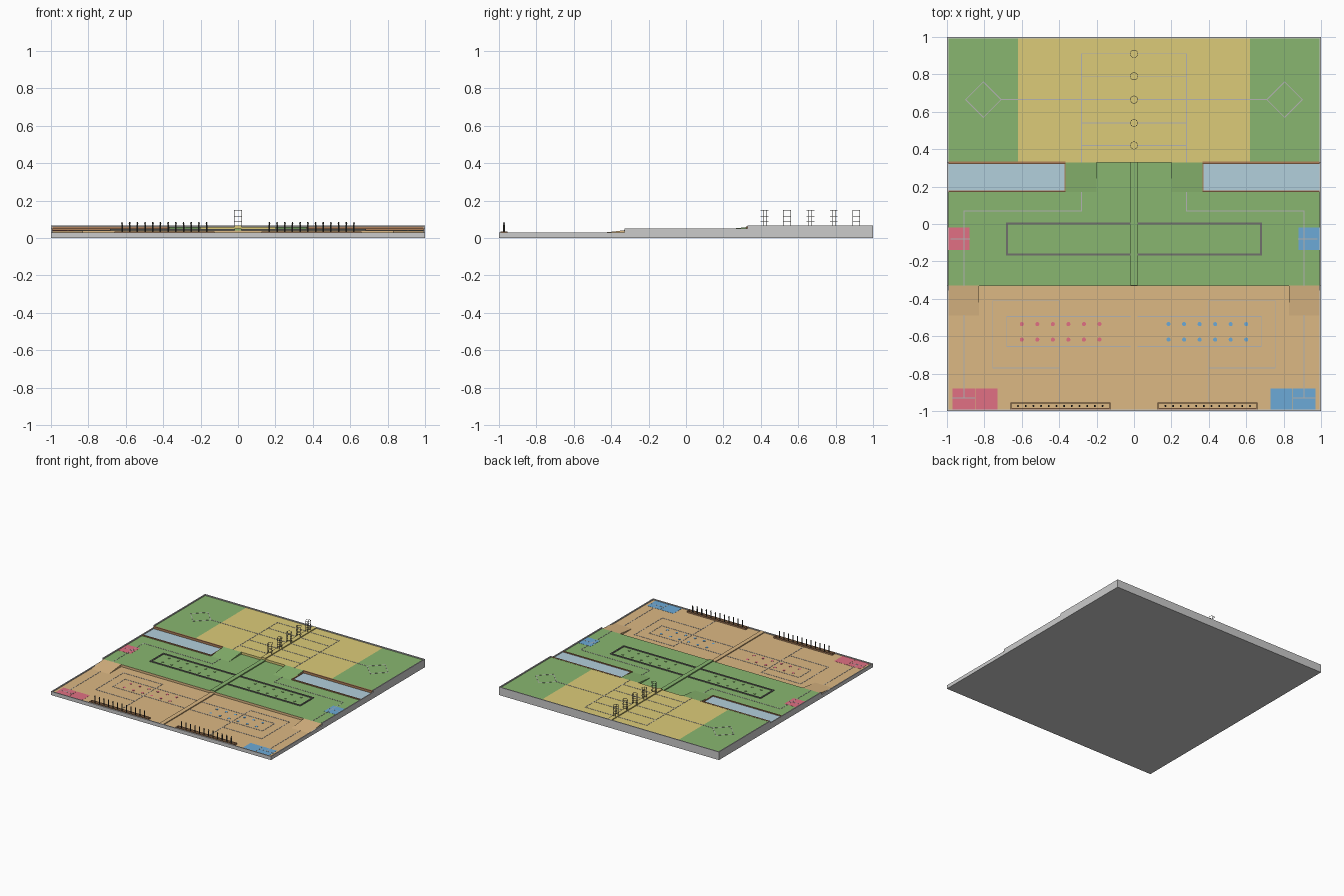
import bpy, bmesh, math
from mathutils import Matrix, Vector

if "Cube" in bpy.data.objects:
    bpy.data.objects.remove(bpy.data.objects["Cube"])

ORANGE = (0.72, 0.48, 0.23, 1)
GREEN = (0.25, 0.47, 0.16, 1)
YELLOW = (0.72, 0.60, 0.19, 1)
WATER = (0.45, 0.63, 0.72, 1)
BROWN = (0.42, 0.21, 0.10, 1)
RED = (0.75, 0.16, 0.23, 1)
BLUE = (0.15, 0.40, 0.68, 1)
LINE = (0.45, 0.45, 0.45, 1)
DARK = (0.06, 0.06, 0.05, 1)
FRAME = (0.16, 0.16, 0.15, 1)
mats = {}
F1, F2, F3 = 0.0225, 0.0410, 0.0585      # floor heights of the three areas
T1, T2, T3 = 0.0300, 0.0495, 0.0665      # border heights
W = 0.0083                               # border width


def finish(name, bm, color=None):
    bmesh.ops.recalc_face_normals(bm, faces=bm.faces)
    me = bpy.data.meshes.new(name)
    bm.to_mesh(me)
    bm.free()
    ob = bpy.data.objects.new(name, me)
    bpy.context.collection.objects.link(ob)
    if color:
        if color not in mats:
            mats[color] = bpy.data.materials.new("paint_%d" % len(mats))
            mats[color].diffuse_color = color
        me.materials.append(mats[color])
    return ob


def add_box(bm, x0, x1, y0, y1, z0, z1):
    c = Vector(((x0 + x1) / 2, (y0 + y1) / 2, (z0 + z1) / 2))
    s = Matrix.Diagonal((abs(x1 - x0), abs(y1 - y0), z1 - z0, 1))
    bmesh.ops.create_cube(bm, size=1, matrix=Matrix.Translation(c) @ s)


def boxes(name, color, *items):
    bm = bmesh.new()
    for b in items:
        add_box(bm, *b)
    return finish(name, bm, color)


def both(*items):
    # mirrored copies of box extents across x = 0
    return list(items) + [(-b[1], -b[0]) + tuple(b[2:]) for b in items]


def add_cyl(bm, x, y, z0, z1, r, n=12, r2=None):
    bmesh.ops.create_cone(bm, cap_ends=True, segments=n, radius1=r,
                          radius2=r if r2 is None else r2, depth=z1 - z0,
                          matrix=Matrix.Translation((x, y, (z0 + z1) / 2)))


def add_ring(bm, x, y, z, r, t, n=16):
    # square-section hoop
    loops = []
    for i in range(n):
        a = 2 * math.pi * i / n
        loops.append([bm.verts.new((x + q * math.cos(a), y + q * math.sin(a), h))
                      for q, h in ((r, z - t), (r, z), (r - t, z), (r - t, z - t))])
    for i in range(n):
        p, q = loops[i], loops[(i + 1) % n]
        for j in range(4):
            k = (j + 1) % 4
            bm.faces.new((p[j], q[j], q[k], p[k]))


# base and three floor terraces
E = 1 - W
Y1, Y2 = -0.33, 0.33
boxes("base", None, (-1, 1, -1, 1, 0, 0.012))
boxes("lower_floor", ORANGE, (-E, E, -E, Y1, 0.012, F1))
boxes("middle_floor", GREEN, (-E, E, Y1, Y2, 0.012, F2))
boxes("middle_step_face", ORANGE, (-0.83, 0.83, Y1 - 0.001, Y1, F1, F2))
boxes("upper_floor_centre", YELLOW, (-0.62, 0.62, Y2, E, 0.012, F3))
boxes("upper_floor_sides", GREEN, *both((0.62, E, Y2, E, 0.012, F3)))

# outer border following the terraces
boxes("outer_border", None, (-1, 1, -1, -E, 0.012, T1), (-1, 1, E, 1, 0.012, T3),
      *both((E, 1, -E, Y1, 0.012, T1), (E, 1, Y1, Y2, 0.012, T2),
            (E, 1, Y2, E, 0.012, T3)))

# centre divider, one length per area
D = 0.018
for nm, col, y0, y1, z0, z1 in (("lower", ORANGE, -E, Y1, F1, T1),
                                ("middle", GREEN, Y1, Y2, F2, T2),
                                ("upper", YELLOW, Y2, E, F3, T3)):
    boxes(nm + "_divider", col, (-D, D, y0, y1, z0, z1))

# ramps between terraces
def ramps(name, color, x0, x1, y0, y1, z0, z1):
    bm = bmesh.new()
    for s in (-1, 1):
        ends = [[bm.verts.new((s * x, y, z)) for y, z in
                 ((y0, z0), (y1, z0), (y1, z1))] for x in (x0, x1)]
        a, b = ends
        bm.faces.new(a)
        bm.faces.new(b)
        for j in range(3):
            k = (j + 1) % 3
            bm.faces.new((a[j], a[k], b[k], b[j]))
    finish(name, bm, color)


ramps("lower_ramps", ORANGE, 0.83, E, -0.49, Y1, F1, F2)
ramps("upper_ramps", GREEN, 0.20, 0.365, 0.17, Y2, F2, F3)

# water channels with brown kerbs
boxes("water", WATER, *both((0.37, E, 0.18, 0.325, F2, F2 + 0.001)))
boxes("water_kerb", BROWN, *both((0.365, E, 0.172, 0.18, F2, T2),
                                 (0.365, E, 0.322, 0.3335, F2, 0.0605),
                                 (0.365, 0.372, 0.18, 0.322, F2, T2)))

# storage frame in the middle area
X, A, B, H = 0.685, -0.168, 0.008, F2 + 0.006
boxes("storage_frame", FRAME, *both((D, X, A, A + 0.011, F2, H), (D, X, B - 0.011, B, F2, H),
                                    (X - 0.011, X, A + 0.011, B - 0.011, F2, H)))
bm = bmesh.new()
for s in (-1, 1):
    for i in range(6):
        for y in (-0.122, -0.038):
            add_cyl(bm, s * (0.185 + 0.083 * i), y, F2, F2 + 0.004, 0.009)
finish("storage_pegs", bm, GREEN)

# planting spots, start and retry pads, one colour per side
for s, nm, col in ((-1, "red", RED), (1, "blue", BLUE)):
    bm = bmesh.new()
    for i in range(6):
        for y in (-0.535, -0.618):
            add_cyl(bm, s * (0.185 + 0.083 * i), y, F1, F1 + 0.002, 0.011, 16)
    finish(nm + "_planting_spots", bm, col)
    pads = [(0.73, 0.847, -E, -0.88, F1, F1 + 0.001), (0.851, 0.97, -E, -0.88, F1, F1 + 0.001),
            (0.88, E, -0.14, -0.02, F2, F2 + 0.001)]
    if s < 0:
        pads = [(-b[1], -b[0]) + b[2:] for b in pads]
    boxes(nm + "_pads", col, *pads)

# painted guide lines
def strip(bm, p, q, z, w=0.0045):
    p, q = Vector(p), Vector(q)
    d = q - p
    m = (Matrix.Translation(((p.x + q.x) / 2, (p.y + q.y) / 2, z)) @
         Matrix.Rotation(math.atan2(d.y, d.x), 4, 'Z') @
         Matrix.Diagonal((d.length + w, w, 0.003, 1)))
    bmesh.ops.create_cube(bm, size=1, matrix=m)


PATHS = [
    (F1, [(0.908, -0.93), (0.908, -0.49)]),
    (F1, [(0.85, -0.93), (0.97, -0.93)]),
    (F1, [(D, -0.495), (0.68, -0.495), (0.68, -0.655), (D, -0.655)]),
    (F1, [(0.40, -0.41), (0.755, -0.41), (0.755, -0.77), (0.40, -0.77)]),
    (F1, [(0.40, -0.41), (0.40, -0.95)]),
    (F2, [(0.908, -0.33), (0.908, 0.07), (0.28, 0.07), (0.28, 0.17)]),
    (F2, [(0.88, -0.08), (0.98, -0.08)]),
    (F3, [(0.28, 0.33), (0.28, 0.91), (D, 0.91)]),
    (F3, [(D, 0.42), (0.28, 0.42)]), (F3, [(D, 0.54), (0.28, 0.54)]),
    (F3, [(D, 0.79), (0.28, 0.79)]), (F3, [(D, 0.665), (0.71, 0.665)]),
    (F3, [(0.71, 0.665), (0.805, 0.76), (0.90, 0.665), (0.805, 0.57), (0.71, 0.665)]),
]
bm = bmesh.new()
for z, pts in PATHS:
    for s in (-1, 1):
        for p, q in zip(pts, pts[1:]):
            strip(bm, (s * p[0], p[1]), (s * q[0], q[1]), z)
finish("guide_lines", bm, LINE)

# seedling racks along the front
boxes("seedling_racks", BROWN, *both((0.125, 0.66, -E, -0.985, F1, 0.034),
                                     (0.125, 0.66, -0.961, -0.955, F1, 0.034),
                                     (0.125, 0.131, -0.985, -0.961, F1, 0.034),
                                     (0.654, 0.66, -0.985, -0.961, F1, 0.034)))
bm = bmesh.new()
for s in (-1, 1):
    for i in range(12):
        x = s * (0.168 + 0.0411 * i)
        add_cyl(bm, x, -0.973, F1, 0.070, 0.0042, 10)
        add_cyl(bm, x, -0.973, 0.070, 0.076, 0.0025, 8, 0.0055)
        add_cyl(bm, x, -0.973, 0.076, 0.085, 0.0025, 8, 0.004)
finish("seedlings", bm, DARK)

# wire silos standing on the divider
for i, y in enumerate((0.42, 0.54, 0.665, 0.79, 0.91)):
    bm = bmesh.new()
    for z in (0.088, 0.118, 0.150):
        add_ring(bm, 0, y, z, 0.021, 0.0022)
    dx, dy = (0.008, 0.0185) if i in (1, 4) else (0.0185, 0.008)
    for sx in (-1, 1):
        for sy in (-1, 1):
            add_cyl(bm, sx * dx, y + sy * dy, T3, 0.150, 0.0015, 6)
    finish("silo_%d" % (i + 1), bm, FRAME)

for m in bpy.data.materials:
    if m.users and not m.is_grease_pencil:
        m.use_nodes = True
        m.node_tree.nodes["Principled BSDF"].inputs["Base Color"].default_value = m.diffuse_color
